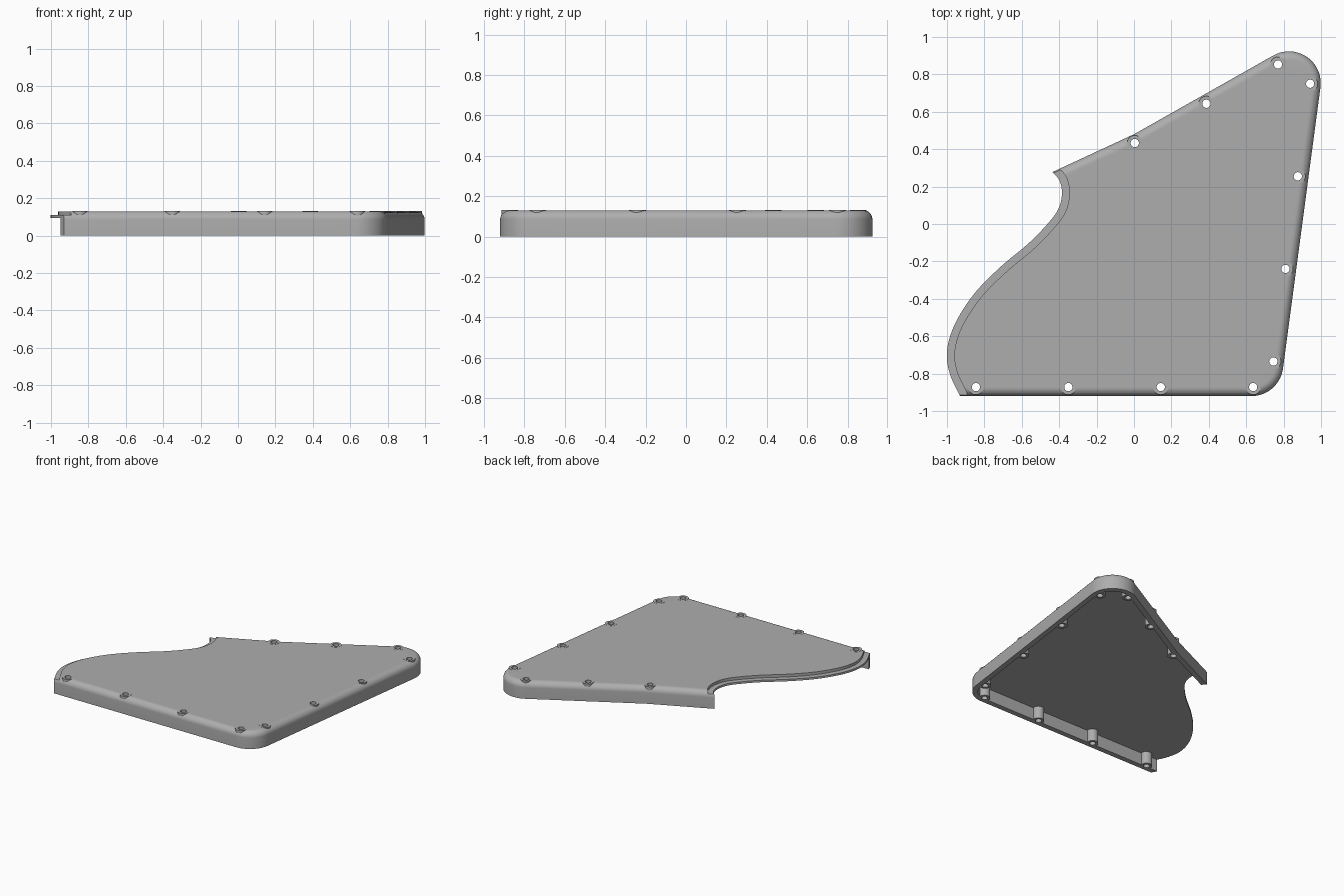
import bpy, bmesh, math
from mathutils import Vector

if "Cube" in bpy.data.objects:
    bpy.data.objects.remove(bpy.data.objects["Cube"])

TOP, WALL, ROUND = 0.13, 0.04, 0.045
PLATE_UNDERSIDE, LIP_TOP, LIP_WIDTH = 0.094, 0.109, 0.04
BOSS_R, HOLE_R = 0.041, 0.022

grey = bpy.data.materials.new("plain_grey")
grey.use_nodes = True
colour = (0.42, 0.42, 0.42, 1)
grey.diffuse_color = colour
grey.node_tree.nodes["Principled BSDF"].inputs["Base Color"].default_value = colour


def make_object(name, bm):
    bmesh.ops.recalc_face_normals(bm, faces=bm.faces)
    mesh = bpy.data.meshes.new(name)
    bm.to_mesh(mesh)
    bm.free()
    obj = bpy.data.objects.new(name, mesh)
    bpy.context.collection.objects.link(obj)
    mesh.materials.append(grey)
    return obj


def loft(name, rings):
    """Closed solid through (outline, height) rings."""
    bm = bmesh.new()
    loops = [[bm.verts.new((p.x, p.y, z)) for p in pts] for pts, z in rings]
    n = len(loops[0])
    for a, b in zip(loops, loops[1:]):
        for i in range(n):
            j = (i + 1) % n
            bm.faces.new((a[i], a[j], b[j], b[i]))
    bm.faces.new(loops[0])
    bm.faces.new(loops[-1])
    return make_object(name, bm)


def offset(pts, d, closed=True):
    """Shift a path to its left by d with mitred corners."""
    out, n = [], len(pts)
    for i, p in enumerate(pts):
        before = pts[i - 1] if closed or i else p * 2 - pts[1]
        after = pts[(i + 1) % n] if closed or i < n - 1 else p * 2 - pts[-2]
        u, v = (p - before).normalized(), (after - p).normalized()
        m = (Vector((-u.y, u.x)) + Vector((-v.y, v.x))).normalized()
        out.append(p + m * d / m.dot(Vector((-u.y, u.x))))
    return out


def rounded(prev, corner, nxt, r, steps=20):
    """Arc replacing a polygon corner."""
    u, v = (prev - corner).normalized(), (nxt - corner).normalized()
    half = u.angle(v) / 2
    centre = corner + (u + v).normalized() * r / math.sin(half)
    a, b = [corner + w * r / math.tan(half) - centre for w in (u, v)]
    total = a.angle(b)
    return [centre + (a * math.sin(total * (1 - t)) + b * math.sin(total * t)) / math.sin(total)
            for t in [i / steps for i in range(steps + 1)]]


def spline(pts, steps=6):
    """Smooth path through the points."""
    ext = [pts[0] * 2 - pts[1]] + pts + [pts[-1] * 2 - pts[-2]]
    out = []
    for a, b, c, d in zip(ext, ext[1:], ext[2:], ext[3:]):
        for k in range(steps):
            t = k / steps
            out.append(0.5 * (2 * b + (c - a) * t + (2 * a - 5 * b + 4 * c - d) * t * t
                              + (3 * b - a - 3 * c + d) * t ** 3))
    return out + [pts[-1]]


def cut(target, cutter):
    mod = target.modifiers.new("cut", "BOOLEAN")
    mod.operation, mod.solver, mod.object = "DIFFERENCE", "EXACT", cutter
    bpy.context.view_layer.objects.active = target
    bpy.ops.object.modifier_apply(modifier=mod.name)
    bpy.data.objects.remove(cutter)


def smooth(obj):
    bpy.ops.object.select_all(action="DESELECT")
    obj.select_set(True)
    bpy.context.view_layer.objects.active = obj
    bpy.ops.object.shade_smooth_by_angle(angle=math.radians(30))


# Walled outline, running past the open curved side
front_far, front_right, back_right, back_bend, back_far = [
    Vector(p) for p in ((-1.25, -0.92), (0.777, -0.92), (1.042, 1.069), (0, 0.48), (-1.25, -0.1))]
outline = ([front_far] + rounded(front_far, front_right, back_right, 0.17)
           + rounded(front_right, back_right, back_bend, 0.17) + [back_bend, back_far])

# Cover body with a rounded top edge
rings = [(outline, 0)]
for i in range(9):
    a = math.pi / 2 * i / 8
    rings.append((offset(outline, ROUND * (1 - math.cos(a))), TOP - ROUND * (1 - math.sin(a))))
cover = loft("cover_shell", rings)

# Hollow underside
inner = offset(outline, WALL)
cut(cover, loft("cavity", [(inner, -0.1), (inner, PLATE_UNDERSIDE)]))

# Open S-shaped side, with a lower lip along it
edge = spline([Vector(p) for p in (
    (-0.435, 0.275), (-0.40, 0.235), (-0.385, 0.17), (-0.40, 0.09), (-0.45, 0.015),
    (-0.56, -0.10), (-0.72, -0.235), (-0.86, -0.38), (-0.96, -0.54), (-1.0, -0.68),
    (-0.985, -0.80), (-0.93, -0.92))])
for name, shift, low in (("side_trim", 0, -0.1), ("lip_step", LIP_WIDTH, LIP_TOP)):
    path = offset(edge, shift, closed=False)
    first = path[0] + (path[0] - path[1]).normalized() * 0.12
    last = path[-1] + (path[-1] - path[-2]).normalized() * 0.12
    region = [first] + path + [last, Vector((-1.5, last.y)), Vector((-1.5, first.y))]
    cut(cover, loft(name, [(region, low), (region, 0.3)]))


# Screw bosses around the walls
def circle(centre, r, n=32):
    return [centre + Vector((math.cos(t), math.sin(t))) * r
            for t in [math.tau * i / n for i in range(n)]]


bosses = [(-0.845 + 0.494 * i, -0.872) for i in range(4)]
bosses += [(0.745 + 0.0655 * i, -0.735 + 0.495 * i) for i in range(4)]
bosses += [(0.77 - 0.383 * i, 0.853 - 0.21 * i) for i in range(3)]
for number, position in enumerate(bosses, 1):
    centre = Vector(position)
    bore = circle(centre, BOSS_R - 0.002)
    cut(cover, loft("bore", [(bore, -0.1), (bore, 0.3)]))
    outer, hole = circle(centre, BOSS_R), circle(centre, HOLE_R)
    bm = bmesh.new()
    loops = [[bm.verts.new((p.x, p.y, z)) for p in pts] for pts, z in (
        (outer, 0), (outer, TOP + 0.001), (hole, TOP + 0.001), (hole, 0))]
    for k in range(4):
        a, b = loops[k], loops[(k + 1) % 4]
        for i in range(len(a)):
            j = (i + 1) % len(a)
            bm.faces.new((a[i], a[j], b[j], b[i]))
    smooth(make_object(f"screw_boss_{number}", bm))

smooth(cover)
